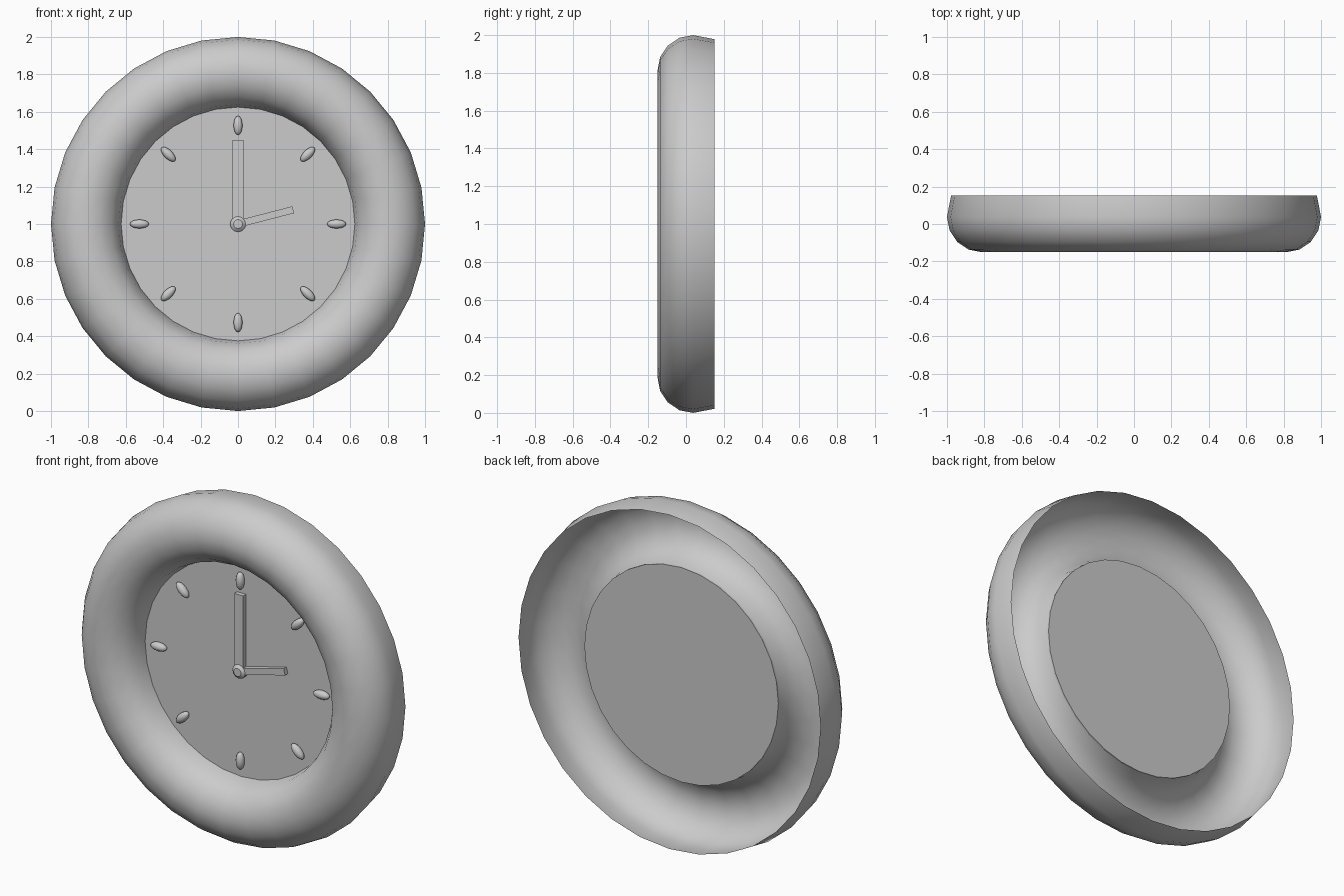
import bpy, bmesh, math
from mathutils import Matrix, Vector

if "Cube" in bpy.data.objects:
    bpy.data.objects.remove(bpy.data.objects["Cube"])

CENTRE = Vector((0, 0, 1))
FACE_Y = 0.033


def finish(name, bm, smooth=None):
    bmesh.ops.recalc_face_normals(bm, faces=bm.faces)
    mesh = bpy.data.meshes.new(name)
    bm.to_mesh(mesh)
    bm.free()
    ob = bpy.data.objects.new(name, mesh)
    bpy.context.collection.objects.link(ob)
    ob.location = CENTRE
    if smooth:
        bpy.ops.object.select_all(action='DESELECT')
        bpy.context.view_layer.objects.active = ob
        ob.select_set(True)
        bpy.ops.object.shade_smooth_by_angle(angle=math.radians(smooth))
    return ob


def lathe(name, profile, segments, smooth):
    """Spin (radius, y) points about the y axis."""
    bm = bmesh.new()
    rings = []
    for r, y in profile:
        ring = []
        for i in range(segments):
            a = math.tau * i / segments
            ring.append(bm.verts.new((r * math.cos(a), y, r * math.sin(a))))
        rings.append(ring)
    for a, b in zip(rings, rings[1:]):
        for i in range(segments):
            j = (i + 1) % segments
            bm.faces.new((a[i], a[j], b[j], b[i]))
    return bm, rings


# Hollow rounded rim, open at the back
profile = []
for k in range(9):
    t = math.pi * (1 - k / 8)
    profile.append((0.812 + 0.188 * math.cos(t), 0.037 - 0.188 * math.sin(t)))
profile.append((0.978, 0.152))
bm, _ = lathe("rim", profile, 32, 60)
finish("rim", bm, 60)

# Flat dial plate
bm, rings = lathe("dial", [(0.628, FACE_Y), (0.628, FACE_Y + 0.01)], 32, None)
for ring in rings:
    bm.faces.new(ring)
finish("dial", bm)

# Eight pointed hour markers
for i in range(8):
    bm = bmesh.new()
    bmesh.ops.create_uvsphere(bm, u_segments=10, v_segments=8, radius=1)
    bmesh.ops.transform(
        bm, verts=bm.verts,
        matrix=Matrix.Rotation(i * math.pi / 4, 4, 'Y')
        @ Matrix.Translation((0, 0.02, 0.527))
        @ Matrix.Diagonal((0.025, 0.024, 0.051, 1)))
    finish(f"hour_marker_{i + 1}", bm, 60)


# Clock hands, angle measured clockwise from the top
def hand(name, width, start, end, angle):
    bm = bmesh.new()
    bmesh.ops.create_cube(bm, size=1)
    bmesh.ops.transform(
        bm, verts=bm.verts,
        matrix=Matrix.Rotation(math.radians(angle), 4, 'Y')
        @ Matrix.Translation((0, 0.021, (start + end) / 2))
        @ Matrix.Diagonal((width, 0.028, end - start, 1)))
    finish(name, bm)


hand("minute_hand", 0.058, 0.0, 0.45, 0)
hand("hour_hand", 0.038, 0.0, 0.305, 75.5)

# Centre hub with a sloped front
bm, rings = lathe("hub", [(0.042, 0.036), (0.042, 0.008), (0.024, -0.006)], 12, None)
bm.faces.new(rings[0])
bm.faces.new(rings[-1])
finish("hub", bm, 35)
